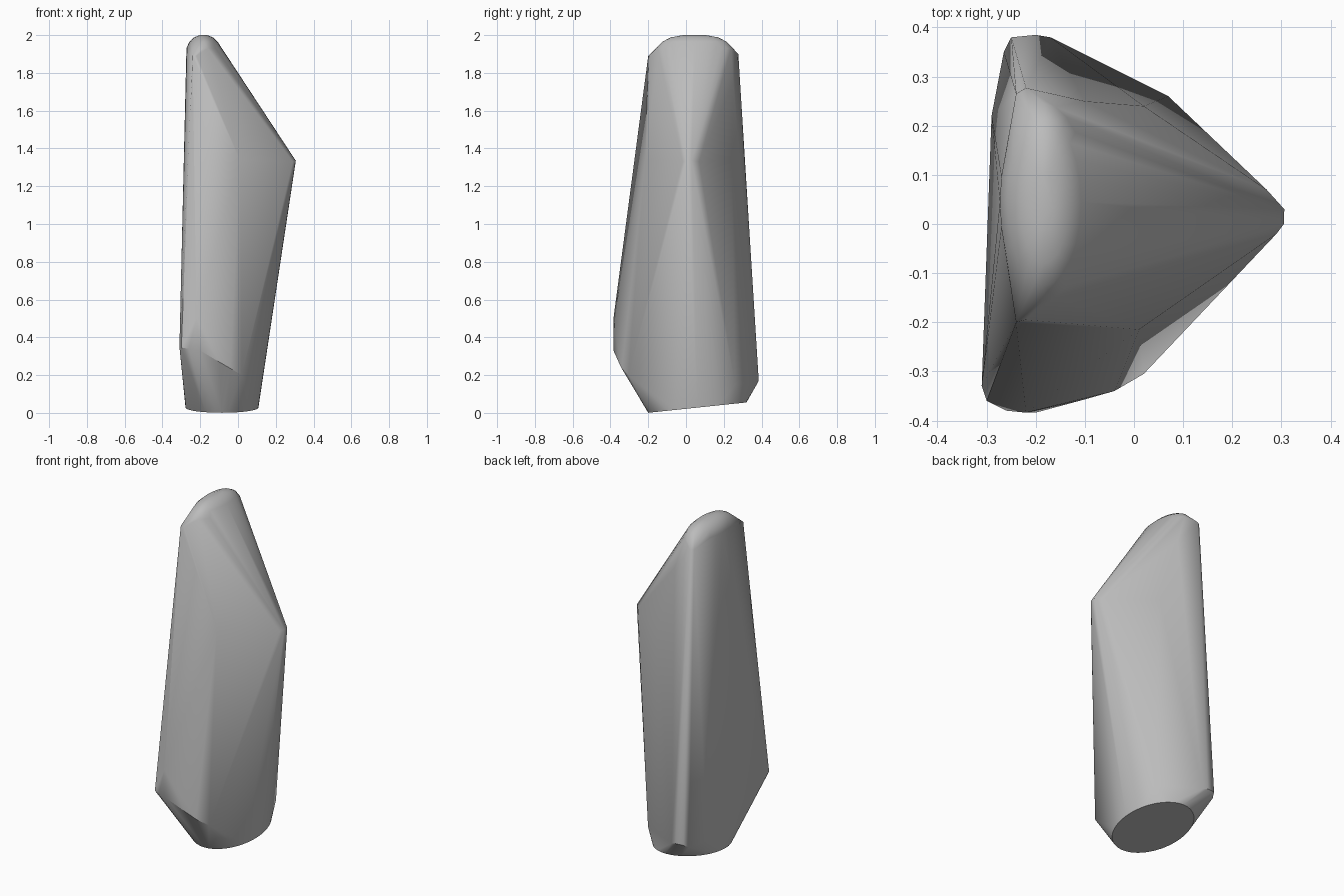
import bpy, bmesh
from math import cos, sin, tau

cube = bpy.data.objects.get("Cube")
if cube:
    bpy.data.objects.remove(cube)

stone = bpy.data.materials.new("mid grey")
stone.use_nodes = True
grey = (0.5, 0.5, 0.5, 1)
stone.diffuse_color = grey
stone.node_tree.nodes["Principled BSDF"].inputs["Base Color"].default_value = grey


def ring(x, y, z, rx, ry, count=24, slope=0):
    """Ellipse of points, tilted along y by slope."""
    angles = [tau * i / count for i in range(count)]
    return [(x + rx * cos(a), y + ry * sin(a), z + slope * ry * sin(a)) for a in angles]


points = []

# Tilted oval foot
points += ring(-0.085, 0.06, 0.028, 0.193, 0.26, 40, 0.105)

# Rounded cap with its pointed front and back shoulders
for z, rx, ry in ((1.93, 0.09, 0.2), (1.965, 0.075, 0.17), (1.988, 0.05, 0.125), (2.0, 0.02, 0.06)):
    points += ring(-0.183, 0.045, z, rx, ry)
points += [(-0.24, -0.2, 1.89), (-0.22, -0.195, 1.89), (-0.24, 0.265, 1.9), (-0.22, 0.277, 1.9)]

# Blunt side apex
points += [(0.29, -0.02, 1.33), (0.305, 0, 1.335), (0.306, 0.03, 1.335), (0.3, 0.01, 1.31), (0.27, 0.07, 1.33)]

# Faint bulges of the front and back faces
points += [(0.01, -0.215, 1.34), (-0.1, -0.16, 1.76), (0.02, 0.24, 1.34), (-0.1, 0.25, 1.75)]

# Heavy lower front ridge
points += [(-0.31, -0.33, 0.35), (-0.3, -0.36, 0.345), (-0.26, -0.38, 0.34), (-0.2, -0.384, 0.33),
           (-0.22, -0.384, 0.5), (-0.1, -0.357, 0.27), (-0.04, -0.34, 0.235), (0.02, -0.305, 0.2)]

# Lower back corner
points += [(-0.17, 0.38, 0.16), (-0.2, 0.385, 0.17), (-0.25, 0.38, 0.17), (-0.265, 0.35, 0.15),
           (-0.29, 0.22, 0.15), (0.07, 0.26, 0.15)]

# Wrap the whole faceted stone
bm = bmesh.new()
for p in points:
    bm.verts.new(p)
hull = bmesh.ops.convex_hull(bm, input=bm.verts)
loose = {v for v in hull["geom_interior"] + hull["geom_unused"] if isinstance(v, bmesh.types.BMVert)}
bmesh.ops.delete(bm, geom=list(loose), context="VERTS")
bmesh.ops.dissolve_limit(bm, angle_limit=0.01, verts=bm.verts, edges=bm.edges)
bmesh.ops.recalc_face_normals(bm, faces=bm.faces)
mesh = bpy.data.meshes.new("standing_stone")
bm.to_mesh(mesh)
bm.free()
mesh.materials.append(stone)
body = bpy.data.objects.new("standing_stone", mesh)
bpy.context.collection.objects.link(body)
bpy.context.view_layer.objects.active = body
body.select_set(True)
bpy.ops.object.shade_smooth_by_angle(angle=0.6)
